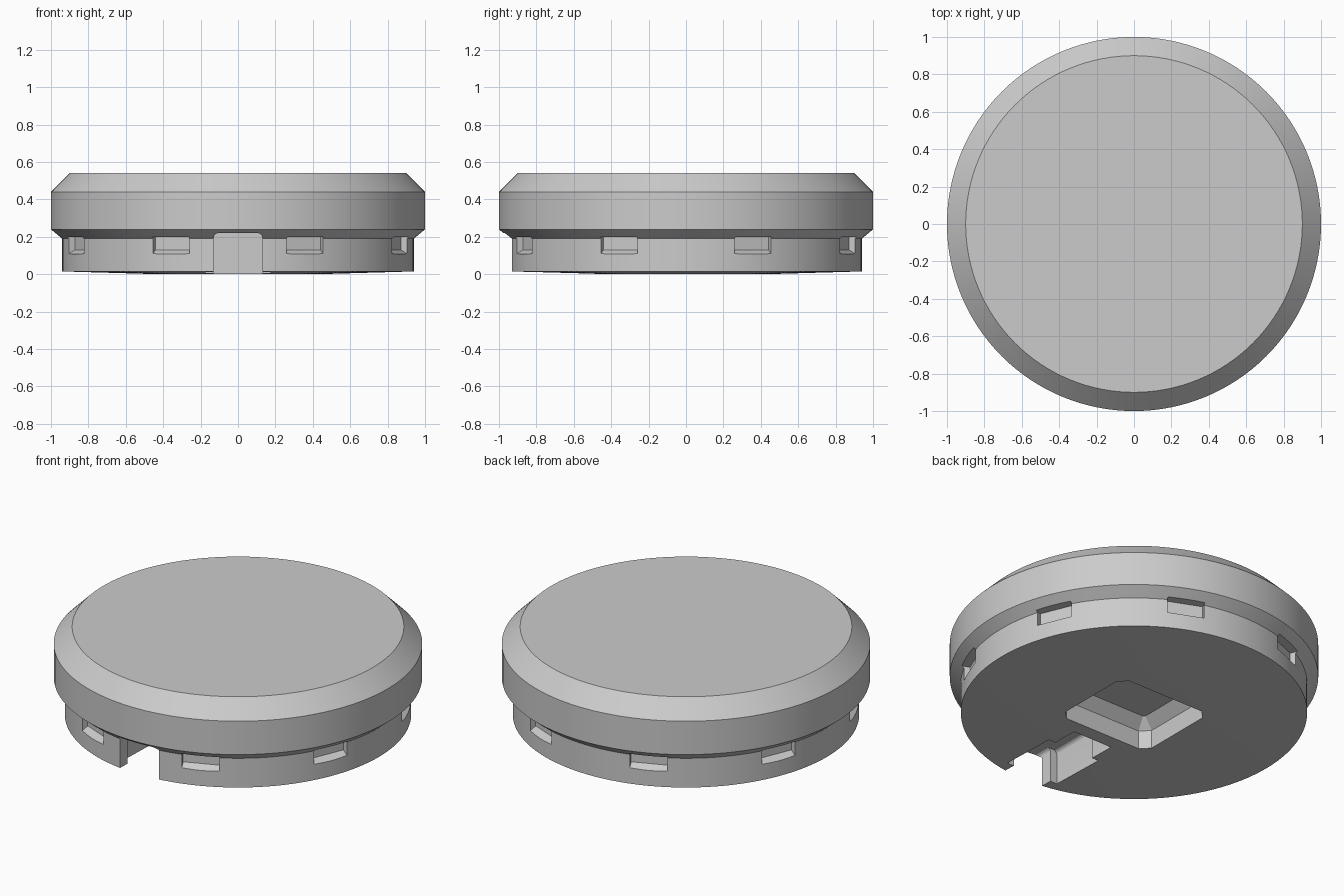
import bpy
import bmesh
from math import pi, sin, cos, radians
from mathutils import Matrix, Vector

cube = bpy.data.objects.get("Cube")
if cube:
    bpy.data.objects.remove(cube)

# Single plain grey material
grey = bpy.data.materials.new("plain_grey")
grey.use_nodes = True
colour = (0.6, 0.6, 0.6, 1)
grey.diffuse_color = colour
grey.node_tree.nodes["Principled BSDF"].inputs["Base Color"].default_value = colour


def make_object(name, bm):
    bmesh.ops.recalc_face_normals(bm, faces=bm.faces)
    mesh = bpy.data.meshes.new(name)
    bm.to_mesh(mesh)
    bm.free()
    mesh.materials.append(grey)
    obj = bpy.data.objects.new(name, mesh)
    bpy.context.collection.objects.link(obj)
    return obj


def loft(bm, rings):
    """Bridge equal-length closed rings and cap both ends."""
    loops = [[bm.verts.new(p) for p in ring] for ring in rings]
    n = len(loops[0])
    for a, b in zip(loops, loops[1:]):
        for i in range(n):
            j = (i + 1) % n
            bm.faces.new((a[i], a[j], b[j], b[i]))
    bm.faces.new(loops[0])
    bm.faces.new(loops[-1])


def circle(r, z, n=128):
    return [(r * cos(2 * pi * i / n), r * sin(2 * pi * i / n), z) for i in range(n)]


def chamfered_rect(hx, hy, c, z):
    pts = []
    for sx, sy in ((1, 1), (-1, 1), (-1, -1), (1, -1)):
        corner = [(sx * hx, sy * (hy - c), z), (sx * (hx - c), sy * hy, z)]
        pts += corner if sx * sy > 0 else corner[::-1]
    return pts


# Disc body: shallow crowned base, flared skirt, bevelled top
bm = bmesh.new()
profile = [(0.42, 0), (0.94, 0.015), (0.94, 0.19), (1, 0.24), (1, 0.44), (0.9, 0.54)]
loft(bm, [circle(r, z) for r, z in profile])
body = make_object("disc_body", bm)

# Eight grip windows around the skirt, with a sloped sill
bm = bmesh.new()
sill = [(0.9, 0.2), (0.9, 0.13), (0.94, 0.107), (1.1, 0.107), (1.1, 0.2)]
for k in range(8):
    turn = Matrix.Rotation(radians(22.5 + 45 * k), 3, "Z")
    loft(bm, [[turn @ Vector((r, w, z)) for r, z in sill] for w in (-0.105, 0.105)])
windows = make_object("window_cutter", bm)

# Central socket with chamfered corners and a tapered ceiling
bm = bmesh.new()
loft(bm, [chamfered_rect(0.305, 0.265, 0.05, -0.1),
          chamfered_rect(0.305, 0.265, 0.05, 0.11),
          chamfered_rect(0.245, 0.205, 0.01, 0.17)])
socket = make_object("socket_cutter", bm)


# Front channel: rounded upper corners, wider in the middle
def channel(name, half, y0, y1, top, radius=0.025):
    section = [(-half, -0.1), (half, -0.1)]
    for side, start in ((1, 0), (-1, 90)):
        for step in range(5):
            a = radians(start + step * 22.5)
            section.append((side * (half - radius) + radius * cos(a),
                            top - radius + radius * sin(a)))
    bm = bmesh.new()
    loft(bm, [[(x, y, z) for x, z in section] for y in (y0, y1)])
    return make_object(name, bm)


cutters = [windows, socket,
           channel("channel_cutter", 0.13, -1.1, -0.35, 0.22),
           channel("channel_wide_cutter", 0.175, -0.86, -0.51, 0.218)]

# Cut the body and drop the cutters
bpy.context.view_layer.objects.active = body
for cutter in cutters:
    cutter.hide_render = True
    mod = body.modifiers.new(cutter.name, "BOOLEAN")
    mod.operation = "DIFFERENCE"
    mod.solver = "EXACT"
    mod.object = cutter
    bpy.ops.object.modifier_apply(modifier=mod.name)
    bpy.data.objects.remove(cutter)

bpy.ops.object.select_all(action="DESELECT")
body.select_set(True)
bpy.ops.object.shade_smooth_by_angle(angle=radians(20))
